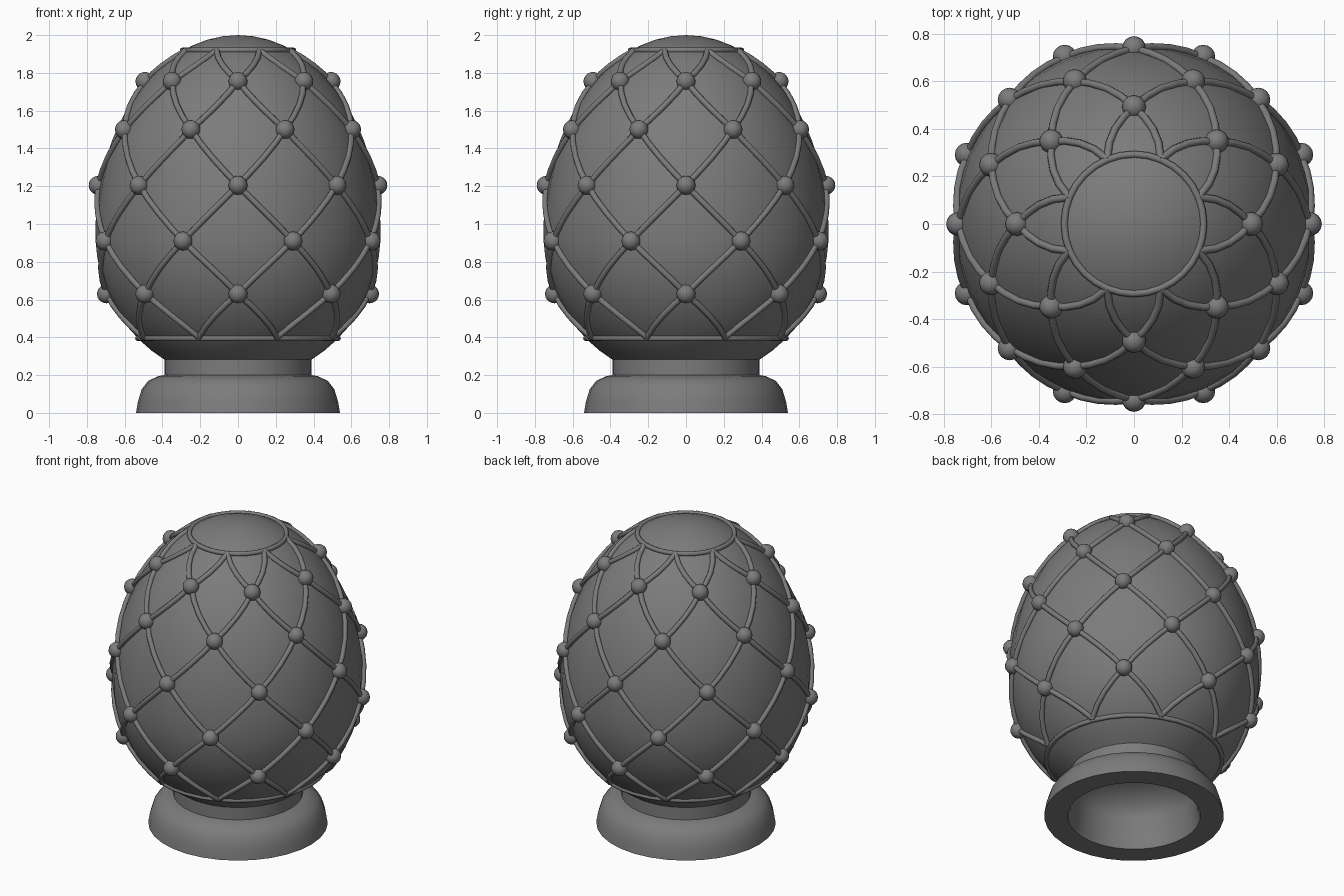
import bpy, bmesh, math
from mathutils import Vector

if "Cube" in bpy.data.objects:
    bpy.data.objects.remove(bpy.data.objects["Cube"], do_unlink=True)

# One plain grey for the whole ornament
grey = bpy.data.materials.new("plain grey")
grey.use_nodes = True
COLOUR = (0.2, 0.2, 0.2, 1)
grey.diffuse_color = COLOUR
grey.node_tree.nodes["Principled BSDF"].inputs["Base Color"].default_value = COLOUR

MID, RADIUS, UPPER, LOWER = 0.95, 0.755, 1.05, 0.78
STEP = math.pi / 8


def egg_radius(z):
    t = (z - MID) / (UPPER if z > MID else LOWER)
    return RADIUS * math.sqrt(max(0, 1 - t * t))


def polar(r, angle, z):
    return Vector((r * math.sin(angle), -r * math.cos(angle), z))


def finish(bm, name, sharp=35):
    bmesh.ops.recalc_face_normals(bm, faces=bm.faces)
    mesh = bpy.data.meshes.new(name)
    bm.to_mesh(mesh)
    bm.free()
    obj = bpy.data.objects.new(name, mesh)
    bpy.context.collection.objects.link(obj)
    mesh.materials.append(grey)
    bpy.ops.object.select_all(action="DESELECT")
    obj.select_set(True)
    bpy.context.view_layer.objects.active = obj
    bpy.ops.object.shade_smooth_by_angle(angle=math.radians(sharp))
    return obj


def lathe(name, profile, sides, sharp=35):
    bm = bmesh.new()
    verts = [bm.verts.new((r, 0, z)) for r, z in profile]
    edges = [bm.edges.new(pair) for pair in zip(verts, verts[1:])]
    bmesh.ops.spin(bm, geom=verts + edges, cent=(0, 0, 0), axis=(0, 0, 1),
                   angle=math.tau, steps=sides, use_duplicate=False)
    bmesh.ops.remove_doubles(bm, verts=bm.verts, dist=0.0005)
    return finish(bm, name, sharp)


def add_tube(bm, points, radius, closed=False, sides=8):
    rings = []
    n = len(points)
    for i, p in enumerate(points):
        before = points[i - 1] if closed or i else p
        after = points[(i + 1) % n] if closed or i < n - 1 else p
        along = (after - before).normalized()
        out = Vector((p.x, p.y, 0)).normalized()
        out = (out - along * out.dot(along)).normalized()
        side = along.cross(out)
        rings.append([bm.verts.new(p + radius * (out * math.cos(a) + side * math.sin(a)))
                      for a in (math.tau * k / sides for k in range(sides))])
    pairs = list(zip(rings, rings[1:])) + ([(rings[-1], rings[0])] if closed else [])
    for a, b in pairs:
        for k in range(sides):
            j = (k + 1) % sides
            bm.faces.new((a[k], a[j], b[j], b[k]))
    if not closed:
        bm.faces.new(rings[0])
        bm.faces.new(rings[-1])


# Egg body, open where it joins the neck
start = math.asin(0.39 / RADIUS)
shell = []
for i in range(25):
    a = start + (math.pi - start) * i / 24
    z = MID - math.cos(a) * (UPPER if a > math.pi / 2 else LOWER)
    shell.append((RADIUS * math.sin(a), z))
lathe("egg_body", shell, 32)

# Hollow foot with a neck and a domed underside
foot = [(0.39, 0.29), (0.39, 0.2), (0.42, 0.195), (0.475, 0.17), (0.51, 0.125),
        (0.53, 0.06), (0.54, 0.0), (0.40, 0.0), (0.385, 0.05), (0.375, 0.2),
        (0.34, 0.27), (0.24, 0.33), (0.12, 0.36), (0.0, 0.37)]
lathe("hollow_foot", foot, 32, 40)

# Rings that close the lattice above and below
for name, z, r in (("lower_ring", 0.395, 0.53), ("upper_ring", 1.92, 0.293)):
    bm = bmesh.new()
    add_tube(bm, [polar(r, math.tau * i / 32, z) for i in range(32)], 0.015, closed=True)
    finish(bm, name, 60)

# Crossing spiral strands
levels = [0.40, 0.63, 0.91, 1.205, 1.50, 1.755, 1.92]
bm = bmesh.new()
for turn in (1, -1):
    for s in range(8):
        path = []
        for i in range(4 * (len(levels) - 1) + 1):
            k, f = divmod(i, 4)
            z = levels[k] + (levels[k + 1] - levels[k]) * f / 4 if f else levels[k]
            angle = STEP * (2 * s + 1) + turn * STEP * i / 4
            path.append(polar(egg_radius(z) + 0.005, angle, z))
        add_tube(bm, path, 0.016)
finish(bm, "lattice_strands", 60)

# Beads where the strands cross
bm = bmesh.new()
for row, z in enumerate(levels[1:-1]):
    for i in range(8):
        bead = bmesh.ops.create_uvsphere(bm, u_segments=16, v_segments=10, radius=0.05)
        spot = polar(egg_radius(z) + 0.008, STEP * (2 * i + row % 2), z)
        bmesh.ops.translate(bm, verts=bead["verts"], vec=spot)
finish(bm, "lattice_beads", 60)
